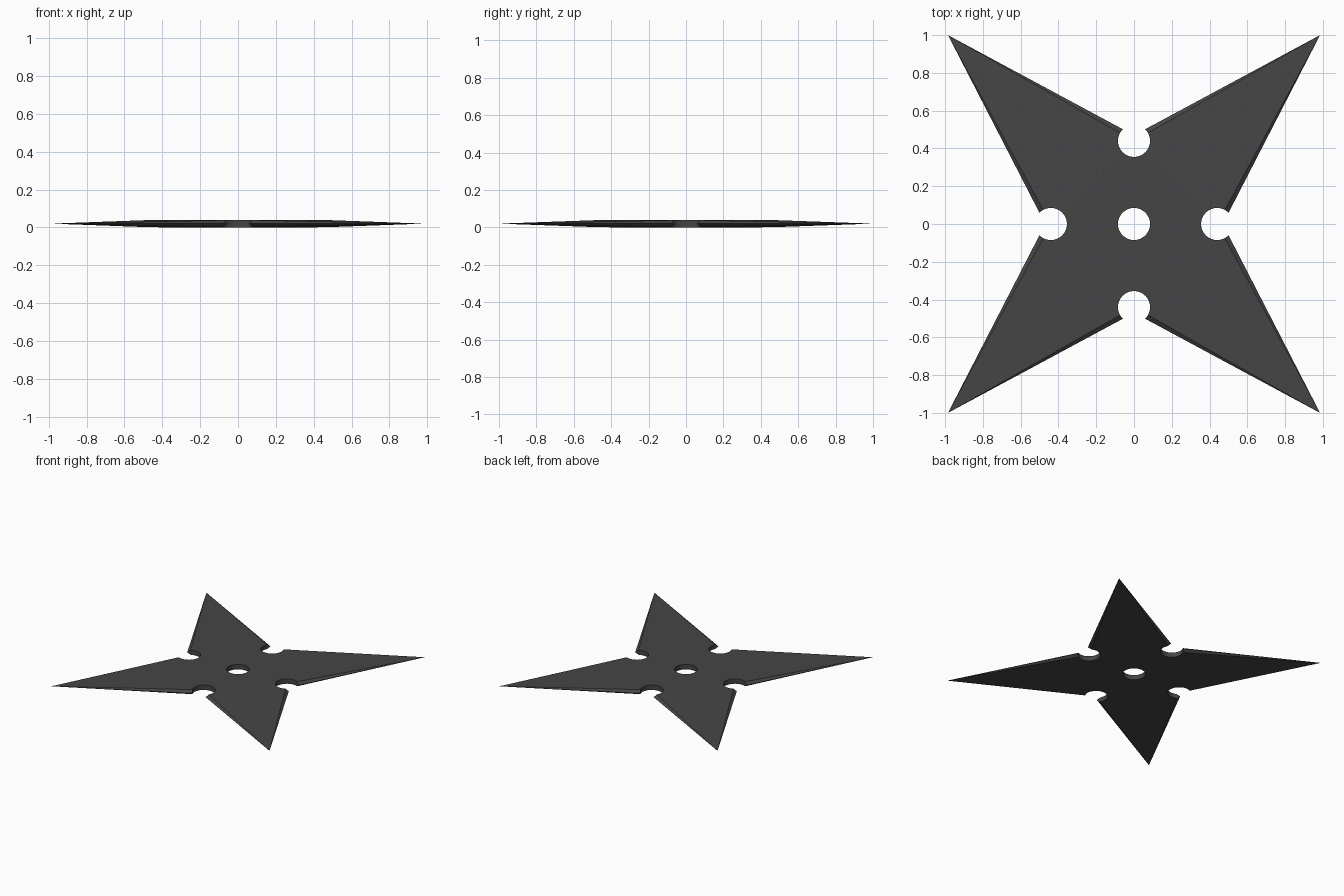
import bpy, bmesh
from mathutils import Matrix

if "Cube" in bpy.data.objects:
    bpy.data.objects.remove(bpy.data.objects["Cube"])

TX, TY = 0.985, 1.0      # blade tips
VALLEY, INSET = 0.47, 0.03
T = 0.04                 # thickness
HOLE_R, HOLE_D = 0.085, 0.44


def make_object(name, bm):
    bmesh.ops.recalc_face_normals(bm, faces=bm.faces)
    mesh = bpy.data.meshes.new(name)
    bm.to_mesh(mesh)
    bm.free()
    obj = bpy.data.objects.new(name, mesh)
    bpy.context.collection.objects.link(obj)
    return obj


# Star body: sharp mid-height outline, faces sloping down to each tip
DIRS = [(1, 0), (0, 1), (-1, 0), (0, -1)]
TIPS = [(1, 1), (-1, 1), (-1, -1), (1, -1)]
bm = bmesh.new()
tips = [bm.verts.new((x * TX, y * TY, T / 2)) for x, y in TIPS]
edge = [bm.verts.new((x * VALLEY, y * VALLEY, T / 2)) for x, y in DIRS]
for z in (T, 0):
    r = VALLEY - INSET
    inner = [bm.verts.new((x * r, y * r, z)) for x, y in DIRS]
    bm.faces.new(inner)
    for i in range(4):
        j = (i + 1) % 4
        bm.faces.new((inner[i], tips[i], inner[j]))
        bm.faces.new((inner[i], edge[i], tips[i]))
        bm.faces.new((inner[j], tips[i], edge[j]))
star = make_object("throwing_star", bm)

# Centre hole and four round notches
bm = bmesh.new()
for x, y in [(0, 0)] + DIRS:
    bmesh.ops.create_cone(bm, cap_ends=True, segments=32, radius1=HOLE_R,
                          radius2=HOLE_R, depth=0.3,
                          matrix=Matrix.Translation((x * HOLE_D, y * HOLE_D, T / 2)))
cutter = make_object("hole_cutter", bm)
cutter.hide_render = True

mod = star.modifiers.new("holes", 'BOOLEAN')
mod.operation = 'DIFFERENCE'
mod.solver = 'EXACT'
mod.object = cutter
bpy.context.view_layer.objects.active = star
star.select_set(True)
bpy.ops.object.modifier_apply(modifier=mod.name)
bpy.data.objects.remove(cutter)

# Dark steel
mat = bpy.data.materials.new("dark_steel")
mat.diffuse_color = (0.06, 0.06, 0.06, 1)
mat.use_nodes = True
mat.node_tree.nodes["Principled BSDF"].inputs["Base Color"].default_value = mat.diffuse_color
star.data.materials.clear()
star.data.materials.append(mat)
